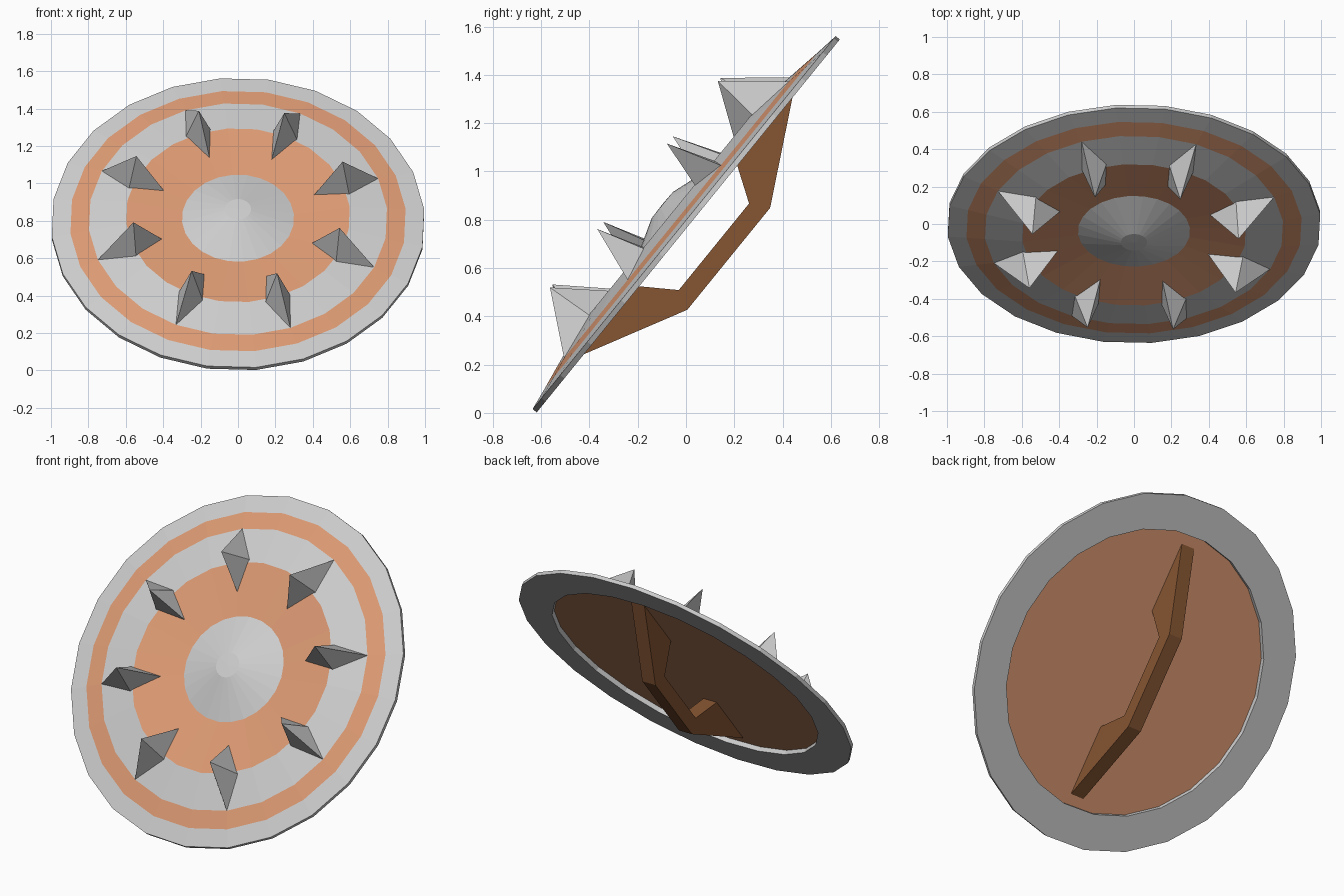
import bpy, bmesh, math
from mathutils import Matrix

if "Cube" in bpy.data.objects:
    bpy.data.objects.remove(bpy.data.objects["Cube"])

# Shield frame: local x right, y up the face, z out of the front
TILT = Matrix.Translation((0, 0, 0.782)) @ Matrix.Rotation(math.radians(50.9), 4, 'X')
SIDES = 24
TURN = math.radians(5.5)


def material(name, rgb):
    mat = bpy.data.materials.new(name)
    mat.diffuse_color = (*rgb, 1)
    mat.use_nodes = True
    mat.node_tree.nodes["Principled BSDF"].inputs["Base Color"].default_value = mat.diffuse_color
    return mat


WOOD = material("wood", (0.71, 0.32, 0.17))
DARK_WOOD = material("dark_wood", (0.24, 0.092, 0.033))


def finish(name, bm, mat=None, matrix=TILT):
    mesh = bpy.data.meshes.new(name)
    bm.to_mesh(mesh)
    bm.free()
    obj = bpy.data.objects.new(name, mesh)
    bpy.context.collection.objects.link(obj)
    obj.matrix_world = matrix
    if mat:
        mesh.materials.append(mat)
    return obj


def lathe(name, profile, mat=None):
    """Turn a (radius, height) profile about the shield axis."""
    bm = bmesh.new()
    rings = []
    for r, h in profile:
        rings.append([bm.verts.new((r * math.cos(TURN + i * math.tau / SIDES),
                                    r * math.sin(TURN + i * math.tau / SIDES), h))
                      for i in range(SIDES)])
    for a, b in zip(rings, rings[1:]):
        for i in range(SIDES):
            j = (i + 1) % SIDES
            bm.faces.new((a[i], a[j], b[j], b[i]))
    bmesh.ops.remove_doubles(bm, verts=bm.verts, dist=1e-5)
    return finish(name, bm, mat)


# Face of the shield, from the rim inwards
lathe("rim", [(0.8, 0.015), (0.8, -0.012), (1, -0.012), (1, 0.01), (0.9, 0.025)])
lathe("outer_wood_ring", [(0.9, 0.025), (0.8, 0.042)], WOOD)
lathe("metal_ring", [(0.8, 0.042), (0.6, 0.075)])
lathe("inner_wood_ring", [(0.6, 0.075), (0.3, 0.05)], WOOD)
lathe("boss", [(0.3, 0.05), (0.07, 0.126), (0, 0.128)])
lathe("back_panel", [(0, 0.015), (0.8, 0.015)], WOOD)

# Eight four-sided spikes with kite-shaped bases
for k in range(8):
    bm = bmesh.new()
    base = [bm.verts.new(p) for p in ((0.42, 0, 0.042), (0.61, -0.08, 0.042),
                                      (0.80, 0, 0.042), (0.61, 0.08, 0.042))]
    tip = bm.verts.new((0.597, 0, 0.272))
    bm.faces.new(base[::-1])
    for i in range(4):
        bm.faces.new((base[i], base[(i + 1) % 4], tip))
    angle = math.radians(20.5 + 45 * k)
    finish(f"spike_{k + 1}", bm, None, TILT @ Matrix.Rotation(angle, 4, 'Z'))

# Handle: mirrored side profile (y, z) extruded across x
half = [(0.736, 0.015), (0.272, -0.228), (0.231, -0.149), (0.34, 0.015)]
outer, inner = half[:2], half[2:]
bm = bmesh.new()
HALF_WIDTH = 0.043
left, right = [[[bm.verts.new((s * HALF_WIDTH, m * y, z)) for y, z in half] for m in (1, -1)]
               for s in (-1, 1)]
for side in (left, right):
    top, bottom = side
    bm.faces.new(top)
    bm.faces.new(bottom)
    bm.faces.new((top[1], bottom[1], bottom[2], top[2]))
for m in (0, 1):
    for i, j in ((0, 1), (2, 3), (3, 0)):
        bm.faces.new((left[m][i], left[m][j], right[m][j], right[m][i]))
for i in (1, 2):
    bm.faces.new((left[0][i], left[1][i], right[1][i], right[0][i]))
bmesh.ops.recalc_face_normals(bm, faces=bm.faces)
finish("handle", bm, DARK_WOOD)
